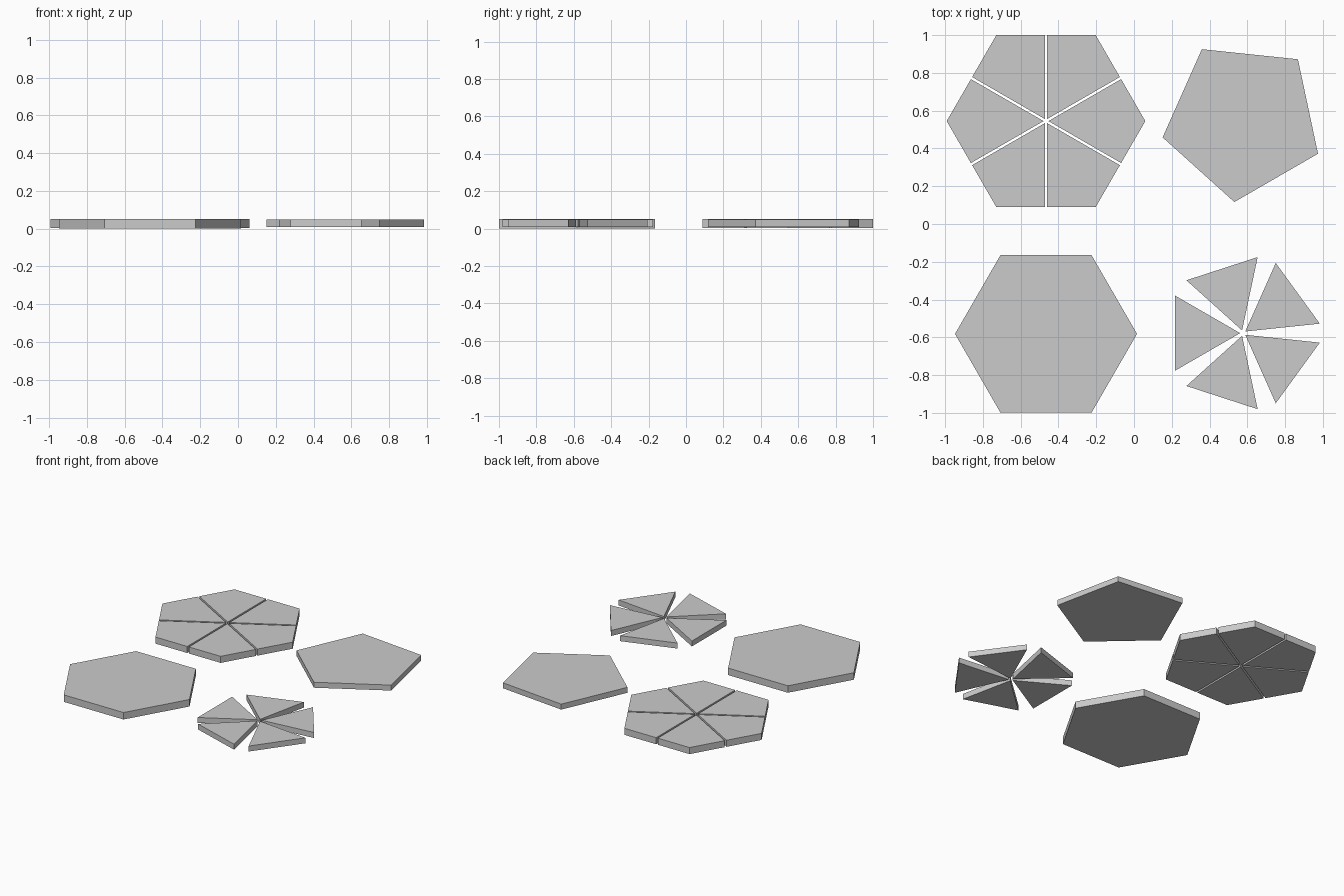
import bpy, bmesh
from math import cos, sin, radians, sqrt

if "Cube" in bpy.data.objects:
    bpy.data.objects.remove(bpy.data.objects["Cube"])


def polar(r, deg, origin=(0, 0)):
    a = radians(deg)
    return (origin[0] + r * cos(a), origin[1] + r * sin(a))


def regular_polygon(centre, radius, sides, start):
    return [polar(radius, start + 360 * i / sides, centre) for i in range(sides)]


def slab(name, outlines, z0, z1):
    """Extrude one or more counter-clockwise outlines into flat plates."""
    bm = bmesh.new()
    for pts in outlines:
        low = [bm.verts.new((x, y, z0)) for x, y in pts]
        high = [bm.verts.new((x, y, z1)) for x, y in pts]
        bm.faces.new(low[::-1])
        bm.faces.new(high)
        n = len(pts)
        for i in range(n):
            j = (i + 1) % n
            bm.faces.new((low[i], low[j], high[j], high[i]))
    mesh = bpy.data.meshes.new(name)
    bm.to_mesh(mesh)
    bm.free()
    obj = bpy.data.objects.new(name, mesh)
    bpy.context.collection.objects.link(obj)
    return obj


# Whole hexagon tile
slab("hexagon_tile", [regular_polygon((-0.466, -0.582), 0.482, 6, 0)], 0.0, 0.051)

# Hexagon cut into six kite wedges, each nudged away from the centre
R, shift = 0.513, 0.013
for i in range(6):
    d = 60 * i
    tip = polar(shift, d, (-0.466, 0.545))
    mid = R * sqrt(3) / 2
    kite = [tip, polar(mid, d - 30, tip), polar(R, d, tip), polar(mid, d + 30, tip)]
    slab(f"hexagon_wedge_{i + 1}", [kite], 0.003, 0.051)

# Whole pentagon tile
slab("pentagon_tile", [regular_polygon((0.577, 0.549), 0.435, 5, 48)], 0.008, 0.048)

# Five spread equilateral triangles
side = 0.397
for i in range(5):
    d = 36 + 72 * i
    tip = polar(0.015, d, (0.577, -0.578))
    tri = [tip, polar(side, d - 30, tip), polar(side, d + 30, tip)]
    slab(f"triangle_wedge_{i + 1}", [tri], 0.008, 0.048)
